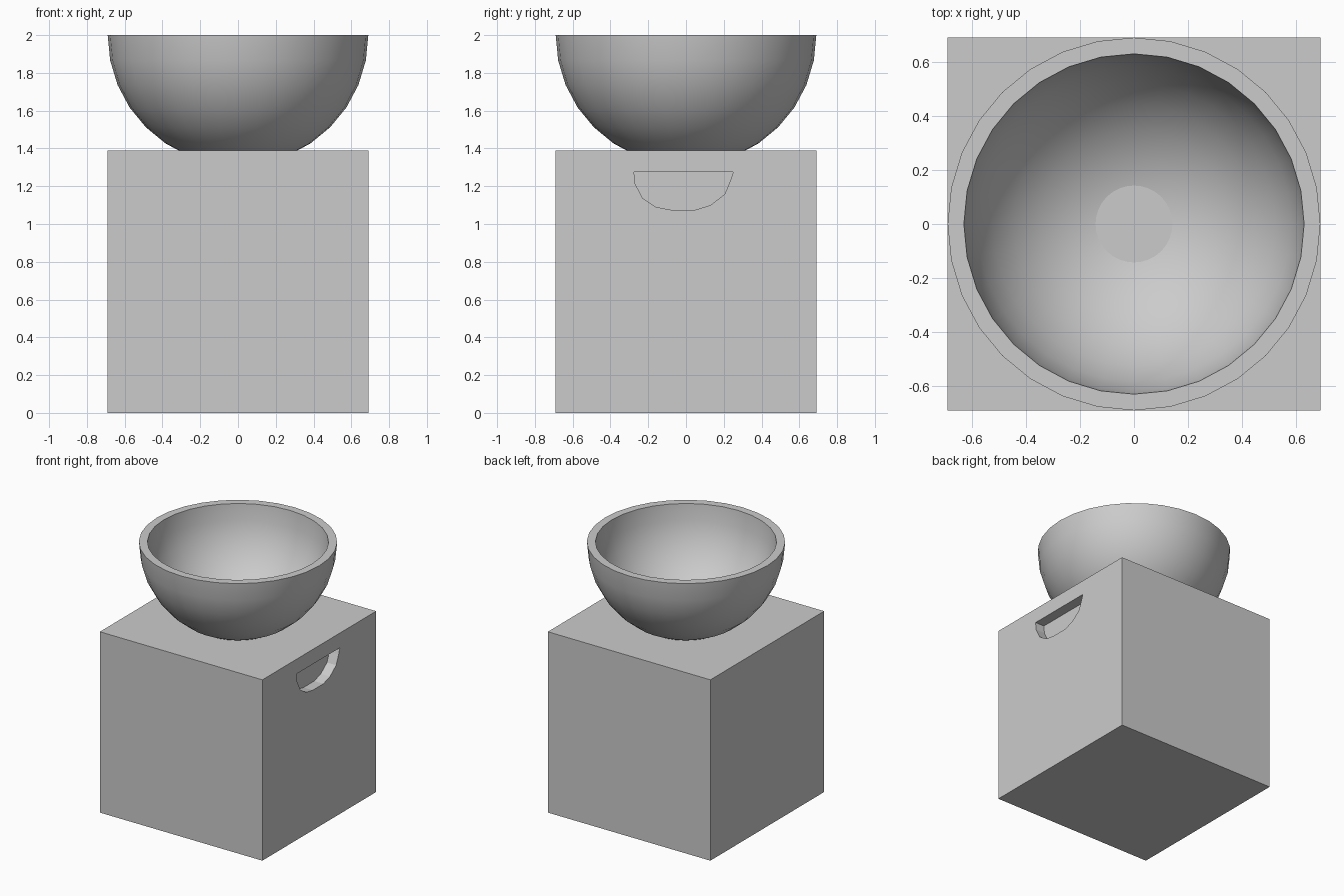
import bpy, bmesh, math

if "Cube" in bpy.data.objects:
    bpy.data.objects.remove(bpy.data.objects["Cube"])

HALF, TOP = 0.69, 1.388          # pedestal half-width and height
RIM_Z, R_OUT, R_IN = 2.0, 0.69, 0.63
SEGMENTS, RINGS = 32, 8


def new_object(name, bm):
    bmesh.ops.recalc_face_normals(bm, faces=bm.faces[:])
    mesh = bpy.data.meshes.new(name)
    bm.to_mesh(mesh)
    bm.free()
    obj = bpy.data.objects.new(name, mesh)
    bpy.context.collection.objects.link(obj)
    return obj


def block(name, outline, x0, x1):
    """Extrude a closed (y, z) outline along x."""
    bm = bmesh.new()
    face = bm.faces.new([bm.verts.new((x0, y, z)) for y, z in outline])
    ext = bmesh.ops.extrude_face_region(bm, geom=[face])
    verts = [v for v in ext["geom"] if isinstance(v, bmesh.types.BMVert)]
    bmesh.ops.translate(bm, verts=verts, vec=(x1 - x0, 0, 0))
    return new_object(name, bm)


def arc(radius):
    """Quarter circle from the rim down to the bottom pole."""
    steps = [i * math.pi / 2 / RINGS for i in range(RINGS + 1)]
    return [(radius * math.cos(a) if i < RINGS else 0.0, 0,
             RIM_Z - radius * math.sin(a)) for i, a in enumerate(steps)]


# Pedestal cube
pedestal = block("pedestal", [(-HALF, 0), (HALF, 0), (HALF, TOP), (-HALF, TOP)],
                 -HALF, HALF)

# Shallow half-round recess in the right side
recess = [(-0.275, 1.275), (-0.27, 1.215), (-0.23, 1.137), (-0.16, 1.09),
          (-0.08, 1.075), (0.05, 1.075), (0.13, 1.10), (0.205, 1.158),
          (0.235, 1.23), (0.25, 1.275)]
cutter = block("recess_cutter", recess, HALF - 0.078, HALF + 0.2)
cut = pedestal.modifiers.new("recess", 'BOOLEAN')
cut.operation = 'DIFFERENCE'
cut.solver = 'EXACT'
cut.object = cutter
cutter.hide_render = True
cutter.hide_set(True)

# Hemispherical bowl, sunk slightly into the pedestal
bm = bmesh.new()
verts = [bm.verts.new(p) for p in arc(R_OUT)[::-1] + arc(R_IN)]
edges = [bm.edges.new(pair) for pair in zip(verts, verts[1:])]
bmesh.ops.spin(bm, geom=verts + edges, cent=(0, 0, 0), axis=(0, 0, 1),
               angle=math.tau, steps=SEGMENTS)
bmesh.ops.remove_doubles(bm, verts=bm.verts[:], dist=1e-4)
bowl = new_object("bowl", bm)
bpy.ops.object.select_all(action='DESELECT')
bowl.select_set(True)
bpy.context.view_layer.objects.active = bowl
bpy.ops.object.shade_smooth_by_angle(angle=math.radians(40))
